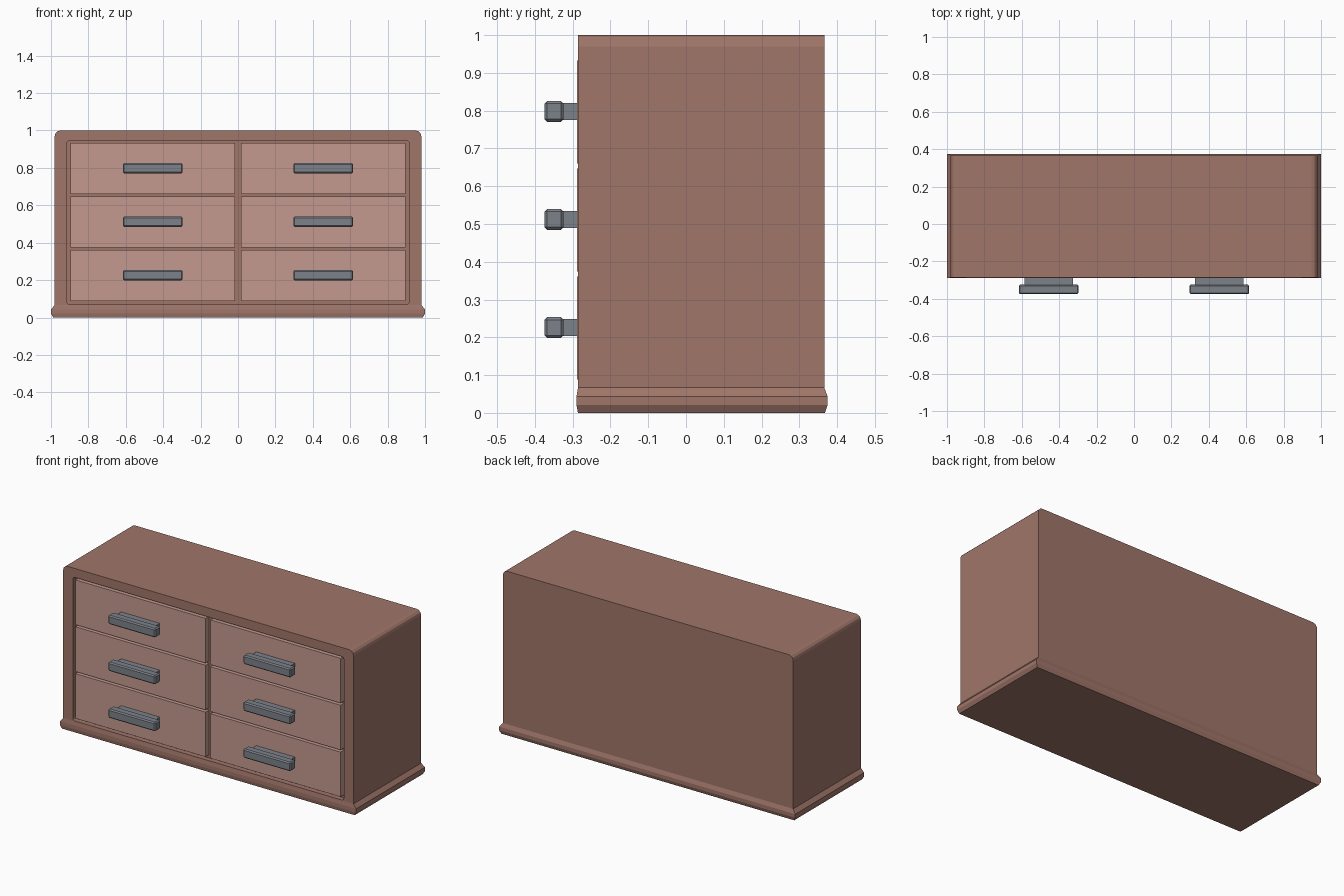
import bpy, bmesh, math

if "Cube" in bpy.data.objects:
    bpy.data.objects.remove(bpy.data.objects["Cube"])


def material(name, rgb):
    m = bpy.data.materials.new(name)
    m.diffuse_color = (*rgb, 1)
    m.use_nodes = True
    m.node_tree.nodes["Principled BSDF"].inputs["Base Color"].default_value = m.diffuse_color
    return m


WOOD = material("brown wood", (0.351, 0.181, 0.144))
PANEL = material("light brown wood", (0.546, 0.323, 0.275))
METAL = material("grey metal", (0.202, 0.223, 0.255))


def finish(bm, name, mat):
    bmesh.ops.remove_doubles(bm, verts=bm.verts, dist=1e-5)
    bmesh.ops.recalc_face_normals(bm, faces=bm.faces)
    me = bpy.data.meshes.new(name)
    bm.to_mesh(me)
    bm.free()
    me.materials.append(mat)
    ob = bpy.data.objects.new(name, me)
    bpy.context.collection.objects.link(ob)
    return ob


def loft(name, loops, mat):
    """Skin a list of equal-length point loops and cap both ends."""
    bm = bmesh.new()
    rings = [[bm.verts.new(p) for p in lp] for lp in loops]
    n = len(rings[0])
    for a, b in zip(rings, rings[1:]):
        for i in range(n):
            j = (i + 1) % n
            bm.faces.new((a[i], a[j], b[j], b[i]))
    bm.faces.new(rings[0])
    bm.faces.new(rings[-1])
    bmesh.ops.dissolve_degenerate(bm, dist=1e-6, edges=bm.edges)
    return finish(bm, name, mat)


def rounded(hx, z0, z1, y, r_top, r_bot, seg=3):
    """Rounded rectangle in the XZ plane."""
    pts = []
    for cx, cz, r, a0 in ((1, z1, r_top, 0), (-1, z1, r_top, 90),
                          (-1, z0, r_bot, 180), (1, z0, r_bot, 270)):
        zc = cz - r if cz == z1 else cz + r
        for k in range(seg + 1):
            a = math.radians(a0 + 90 * k / seg)
            pts.append((cx * (hx - r) + r * math.cos(a), y, zc + r * math.sin(a)))
    return pts


def box(name, x0, x1, y0, y1, z0, z1, mat, bevel=0):
    bm = bmesh.new()
    bmesh.ops.create_cube(bm, size=1)
    for v in bm.verts:
        v.co = ((x0 + x1) / 2 + v.co.x * (x1 - x0),
                (y0 + y1) / 2 + v.co.y * (y1 - y0),
                (z0 + z1) / 2 + v.co.z * (z1 - z0))
    if bevel:
        bmesh.ops.bevel(bm, geom=bm.edges[:], offset=bevel, segments=1,
                        affect='EDGES', profile=0.5)
    return finish(bm, name, mat)


# Cabinet: rounded top corners, shallow recess in the front
FRONT, BACK, FLOOR = -0.286, 0.366, -0.256
loft("cabinet", [
    rounded(0.98, 0.03, 1.0, BACK, 0.03, 0.0001),
    rounded(0.98, 0.03, 1.0, FRONT, 0.03, 0.0001),
    rounded(0.915, 0.069, 0.945, FRONT, 0.015, 0.015),
    rounded(0.915, 0.069, 0.945, FLOOR, 0.015, 0.015)], WOOD)

# Base moulding around the foot
loft("base_moulding", [
    [(-x, f, z), (x, f, z), (x, b, z), (-x, b, z)]
    for x, f, b, z in ((0.988, -0.286, 0.368, 0.0), (1.0, -0.29, 0.375, 0.021),
                       (1.0, -0.29, 0.375, 0.043), (0.98, -0.286, 0.366, 0.067))], WOOD)

# Drawers and handles, two columns of three
for side, cx in (("left", -0.456), ("right", 0.456)):
    for row in range(3):
        zc = 0.2245 + 0.286 * row
        tag = f"{side}_{row + 1}"
        box("drawer_" + tag, cx - 0.439, cx + 0.439, -0.289, FLOOR + 0.01,
            zc - 0.1365, zc + 0.1365, PANEL)
        box("handle_neck_" + tag, cx - 0.13, cx + 0.13, -0.335, -0.28,
            zc - 0.021, zc + 0.024, METAL)
        box("handle_bar_" + tag, cx - 0.16, cx + 0.16, -0.375, -0.324,
            zc - 0.026, zc + 0.029, METAL, 0.007)
